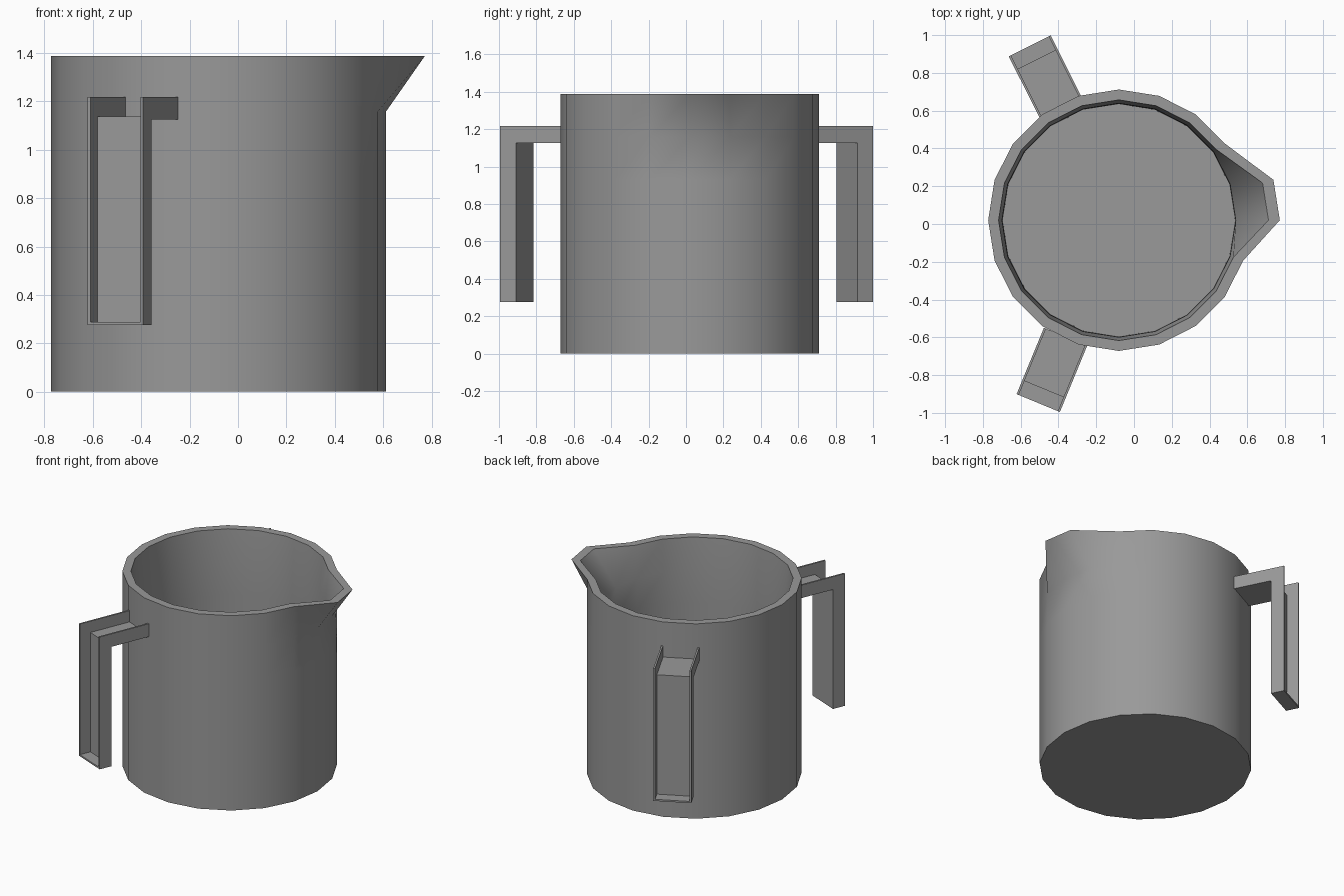
import bpy, bmesh
from math import cos, sin, pi, radians
from mathutils import Vector

if "Cube" in bpy.data.objects:
    bpy.data.objects.remove(bpy.data.objects["Cube"])

SIDES = 20
CX, CY = -0.08, 0.02

# Dark grey for the whole jug
grey = bpy.data.materials.new("dark_grey")
grey.diffuse_color = (0.32, 0.32, 0.32, 1)
grey.use_nodes = True
grey.node_tree.nodes["Principled BSDF"].inputs["Base Color"].default_value = grey.diffuse_color


def finish(bm, name):
    bmesh.ops.recalc_face_normals(bm, faces=bm.faces)
    me = bpy.data.meshes.new(name)
    bm.to_mesh(me)
    bm.free()
    me.materials.append(grey)
    ob = bpy.data.objects.new(name, me)
    bpy.context.collection.objects.link(ob)
    return ob


def prism(bm, profile, base, out, v0, v1):
    """Extrude a (radial, z) profile sideways from v0 to v1."""
    side = Vector((-out.y, out.x, 0))
    a, b = [[bm.verts.new(base + out * r + side * v + Vector((0, 0, z)))
             for r, z in profile] for v in (v0, v1)]
    n = len(profile)
    bm.faces.new(a)
    bm.faces.new(b[::-1])
    for i in range(n):
        j = (i + 1) % n
        bm.faces.new((a[i], b[i], b[j], a[j]))


# Jug body: outer wall, rim, inner wall, with two rim points pulled out as spout
bm = bmesh.new()
rings = []
for r, z, spout in [(0.692, 0, 0), (0.692, 0.93, 0), (0.692, 1.158, 0),
                    (0.692, 1.387, 0.16), (0.637, 1.387, 0.155),
                    (0.619, 1.158, 0), (0.617, 0.93, 0), (0.615, 0.05, 0)]:
    ring = []
    for i in range(SIDES):
        a = 2 * pi * i / SIDES
        dx = spout if i in (0, 1) else 0
        ring.append(bm.verts.new((CX + r * cos(a) + dx, CY + r * sin(a), z)))
    rings.append(ring)
for lo, hi in zip(rings, rings[1:]):
    for i in range(SIDES):
        j = (i + 1) % SIDES
        bm.faces.new((lo[i], lo[j], hi[j], hi[i]))
bm.faces.new(rings[0][::-1])
bm.faces.new(rings[-1])
body = finish(bm, "jug_body")
bpy.context.view_layer.objects.active = body
body.select_set(True)
bpy.ops.object.shade_smooth_by_angle(angle=radians(40))

# Handles: L-shaped channel, thin side flanges joined by a recessed web
TOP, BOT, D, T, W, L = 1.217, 0.275, 0.092, 0.012, 0.248, 0.38
flange = [(-L, TOP), (0, TOP), (0, BOT), (-D, BOT), (-D, TOP - D), (-L, TOP - D)]
web = [(-L, TOP - D + T), (-D + T, TOP - D + T), (-D + T, BOT + T), (0, BOT + T),
       (0, BOT), (-D, BOT), (-D, TOP - D), (-L, TOP - D)]
for name, x, y, deg in [("back_handle", -0.552, 0.943, 116.6),
                        ("front_handle", -0.507, -0.948, -112.4)]:
    bm = bmesh.new()
    base = Vector((x, y, 0))
    out = Vector((cos(radians(deg)), sin(radians(deg)), 0))
    h = W / 2
    prism(bm, flange, base, out, -h, -h + T)
    prism(bm, flange, base, out, h - T, h)
    prism(bm, web, base, out, -h + T, h - T)
    finish(bm, name)
